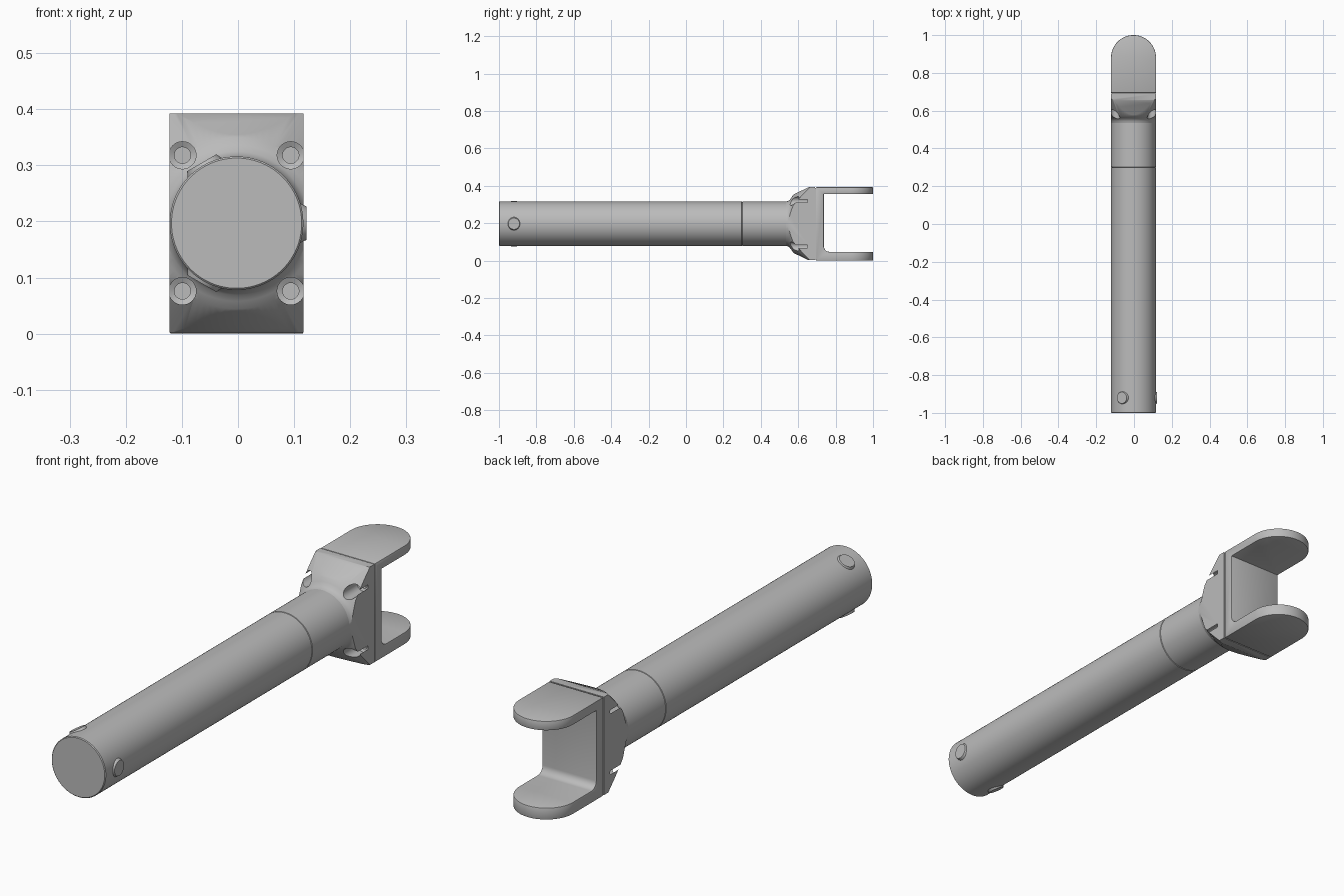
import bpy, bmesh, math
from mathutils import Vector, Matrix

if "Cube" in bpy.data.objects:
    bpy.data.objects.remove(bpy.data.objects["Cube"])

CX, CZ = -0.0025, 0.197      # long axis of the tube
R, HALF = 0.119, 0.195       # tube radius, half height of the head

metal = bpy.data.materials.new("plain grey")
metal.use_nodes = True
metal.diffuse_color = (0.5, 0.5, 0.5, 1)
metal.node_tree.nodes["Principled BSDF"].inputs["Base Color"].default_value = (0.5, 0.5, 0.5, 1)


def make(name, bm):
    """Turn a bmesh, built around the tube axis, into an object."""
    bmesh.ops.recalc_face_normals(bm, faces=bm.faces)
    bmesh.ops.translate(bm, verts=bm.verts, vec=(CX, 0, CZ))
    mesh = bpy.data.meshes.new(name)
    bm.to_mesh(mesh)
    bm.free()
    mesh.materials.append(metal)
    obj = bpy.data.objects.new(name, mesh)
    bpy.context.collection.objects.link(obj)
    return obj


def lathe(name, profile, centre=(0, 0), steps=96):
    """Closed solid of revolution about y from (y, radius) points."""
    bm = bmesh.new()
    rings = []
    for y, r in profile:
        angles = [2 * math.pi * i / steps for i in range(steps)]
        rings.append([bm.verts.new((centre[0] + r * math.cos(a), y, centre[1] + r * math.sin(a)))
                      for a in angles])
    for a, b in zip(rings, rings[1:]):
        for i in range(steps):
            j = (i + 1) % steps
            bm.faces.new((a[i], a[j], b[j], b[i]))
    bm.faces.new(rings[0])
    bm.faces.new(rings[-1])
    return make(name, bm)


def prism(name, points, vec):
    """Extrude a flat outline symmetrically along vec."""
    bm = bmesh.new()
    v = Vector(vec)
    face = bm.faces.new([bm.verts.new(Vector(p) - v) for p in points])
    grown = bmesh.ops.extrude_face_region(bm, geom=[face])["geom"]
    bmesh.ops.translate(bm, verts=[g for g in grown if isinstance(g, bmesh.types.BMVert)], vec=2 * v)
    return make(name, bm)


def apply(obj, mod):
    bpy.ops.object.select_all(action='DESELECT')
    bpy.context.view_layer.objects.active = obj
    obj.select_set(True)
    bpy.ops.object.modifier_apply(modifier=mod.name)


def cut(obj, tool, operation):
    mod = obj.modifiers.new("cut", 'BOOLEAN')
    mod.operation, mod.solver, mod.object = operation, 'EXACT', tool
    apply(obj, mod)
    bpy.data.objects.remove(tool)


def soften(obj, width):
    mod = obj.modifiers.new("soft edges", 'BEVEL')
    mod.width, mod.segments, mod.limit_method = width, 2, 'ANGLE'
    mod.angle_limit = math.radians(40)
    apply(obj, mod)


# Main tube and collar, with a fine seam between them
lathe("main_tube", [(-1, R - 0.003), (-0.997, R), (0.298, R), (0.3, R - 0.003)])
lathe("collar", [(0.3, R - 0.003), (0.302, R), (0.64, R)])

# Three round buttons spaced around the free end
for i in range(3):
    bm = bmesh.new()
    bmesh.ops.create_cone(bm, cap_ends=True, segments=40, radius1=0.037, radius2=0.03,
                          depth=0.0145, matrix=Matrix.Translation((0, 0, 0.117)))
    turn = Matrix.Rotation(math.radians(90 - 120 * i), 4, 'Y')
    bmesh.ops.transform(bm, verts=bm.verts, matrix=Matrix.Translation((0, -0.92, 0)) @ turn)
    make(f"end_button_{i + 1}", bm)

# Flared head: a flare trimmed by a block with sloping top and bottom
head = lathe("flared_head", [(0.53, R - 0.001), (0.545, 0.121), (0.555, 0.128), (0.563, 0.139),
                             (0.572, 0.153), (0.655, 0.222), (0.69, 0.251)])
side = [(0.50, 0.12), (0.57, 0.154), (0.655, HALF), (0.70, HALF)]
outline = [(0, y, z) for y, z in side] + [(0, y, -z) for y, z in reversed(side)]
cut(head, prism("trim", outline, (R + 0.0005, 0, 0)), 'INTERSECT')

# Countersunk bolt pockets in the four corners
for sx in (-1, 1):
    for sz in (-1, 1):
        at = (sx * 0.0965, sz * 0.121)
        pocket = lathe("pocket", [(0.5, 0.0243), (0.65, 0.0243), (0.655, 0.0145), (0.67, 0.0145)], at, 32)
        cut(head, pocket, 'DIFFERENCE')

# Yoke: a U outline with a fillet at the lower inside corner, arms rounded in plan
low, high, wall, fillet = 0.047 - CZ, 0.355 - CZ, 0.737, 0.03
corner = []
for i in range(9):
    a = math.radians(180 + 90 * i / 8)
    corner.append((0, wall + fillet + fillet * math.cos(a), low + fillet + fillet * math.sin(a)))
u_shape = [(0, 0.694, -CZ), (0, 0.694, HALF), (0, 1.1, HALF), (0, 1.1, high), (0, wall, high)]
u_shape += corner + [(0, 1.1, low), (0, 1.1, -CZ)]
yoke = prism("yoke", u_shape, (0.2, 0, 0))
plan = [(-R, 0.6, 0)]
for i in range(41):
    a = math.pi * (1 - i / 40)
    plan.append((R * math.cos(a), 1 - R + R * math.sin(a), 0))
plan.append((R, 0.6, 0))
cut(yoke, prism("plan_trim", plan, (0, 0, 0.4)), 'INTERSECT')
soften(yoke, 0.003)

# Thin recessed gasket between the head and the yoke
g = R - 0.004
prism("joint_gasket", [(-g, 0.692, -HALF + 0.004), (g, 0.692, -HALF + 0.004),
                       (g, 0.692, HALF - 0.004), (-g, 0.692, HALF - 0.004)], (0, 0.004, 0))

# Smooth round surfaces, keep the hard edges
bpy.ops.object.select_all(action='DESELECT')
for obj in bpy.context.collection.objects:
    if obj.type == 'MESH' and metal.name in obj.data.materials:
        obj.select_set(True)
        bpy.context.view_layer.objects.active = obj
bpy.ops.object.shade_smooth_by_angle(angle=math.radians(30))
